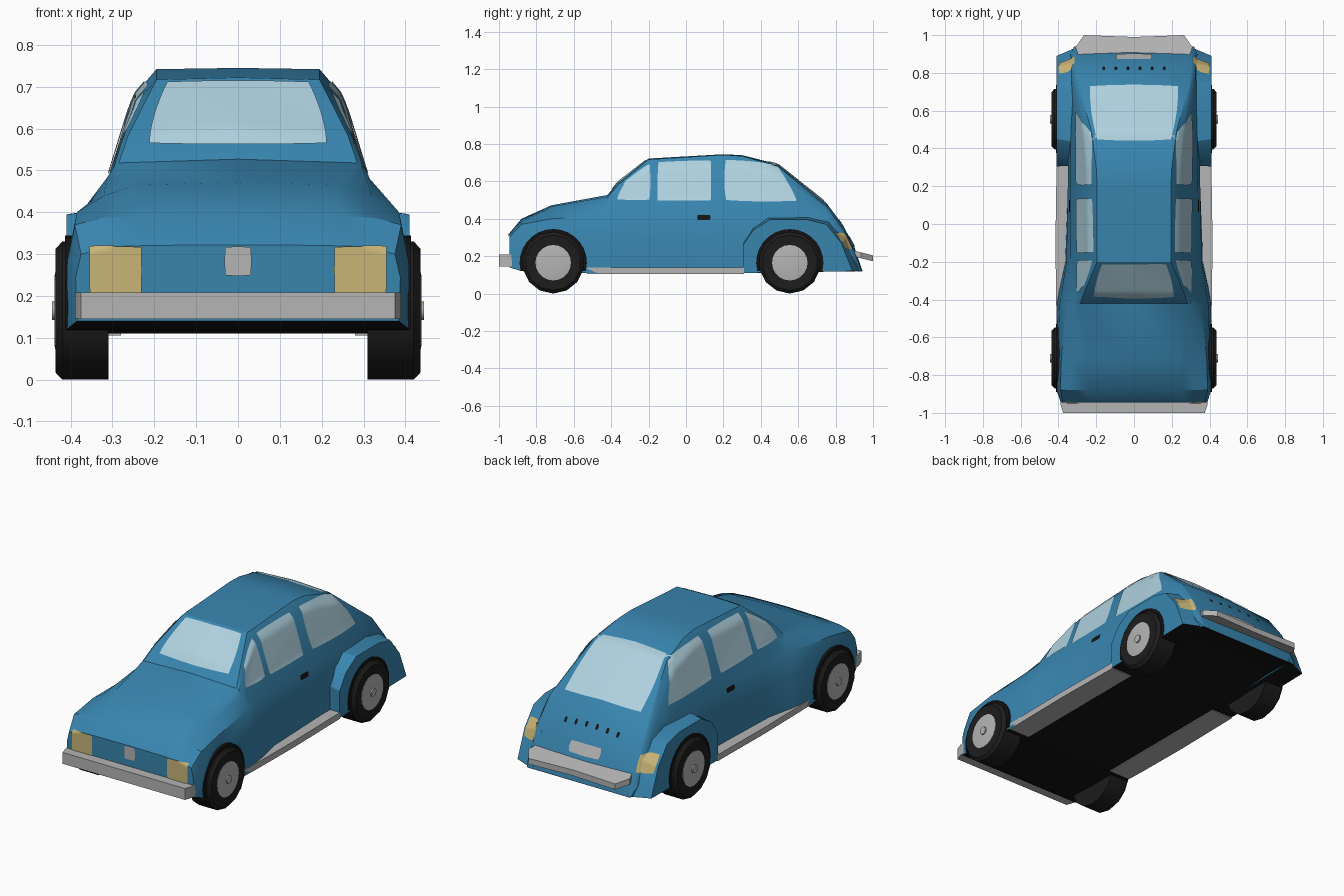
import bpy, bmesh, math
from mathutils import Vector
from mathutils.bvhtree import BVHTree

if "Cube" in bpy.data.objects:
    bpy.data.objects.remove(bpy.data.objects["Cube"])


def material(name, rgb):
    m = bpy.data.materials.new(name)
    m.diffuse_color = (*rgb, 1)
    m.use_nodes = True
    m.node_tree.nodes["Principled BSDF"].inputs["Base Color"].default_value = m.diffuse_color
    return m


BLUE = material("blue paint", (0.04, 0.235, 0.43))
GLASS = material("pale glass", (0.43, 0.64, 0.74))
AMBER = material("amber lamp", (0.58, 0.46, 0.18))
METAL = material("grey metal", (0.46, 0.46, 0.46))
BLACK = material("black", (0.007, 0.007, 0.007))
TYRE = material("tyre rubber", (0.012, 0.012, 0.012))
surfaces = []          # search trees that painted plates are laid onto


def finish(name, bm, mats, angle=30):
    bmesh.ops.recalc_face_normals(bm, faces=bm.faces)
    me = bpy.data.meshes.new(name)
    bm.to_mesh(me)
    bm.free()
    for m in mats:
        me.materials.append(m)
    ob = bpy.data.objects.new(name, me)
    bpy.context.collection.objects.link(ob)
    bpy.ops.object.select_all(action='DESELECT')
    ob.select_set(True)
    bpy.context.view_layer.objects.active = ob
    bpy.ops.object.shade_smooth_by_angle(angle=math.radians(angle))
    return ob


def loft(name, rings, mats, angle=30, dark_floor=False, surface=False):
    """Skin a list of equal closed rings and cap both ends."""
    bm = bmesh.new()
    vs = [[bm.verts.new(p) for p in ring] for ring in rings]
    n = len(vs[0])
    for a, b in zip(vs, vs[1:]):
        for i in range(n):
            j = (i + 1) % n
            bm.faces.new((a[i], a[j], b[j], b[i]))
    bm.faces.new(vs[0])
    bm.faces.new(vs[-1])
    bmesh.ops.recalc_face_normals(bm, faces=bm.faces)
    if dark_floor:
        for f in bm.faces:
            f.material_index = 1 if f.normal.z < -0.6 else 0
    if surface:
        surfaces.append(BVHTree.FromBMesh(bm))
    return finish(name, bm, mats, angle)


def plate(name, quad, axis, side, mat, rounding=0.12, n=16):
    """Thin rounded patch: a quad seen along an axis, laid on the bodywork."""
    bm = bmesh.new()
    d = Vector((0, 0, 0))
    d[axis] = -side
    p = [Vector(q) for q in quad]
    grid = []
    for i in range(n + 1):
        row = []
        for j in range(n + 1):
            u, v = 2 * i / n - 1, 2 * j / n - 1
            u, v = (u * math.sqrt(1 - rounding * v * v) + 1) / 2, (v * math.sqrt(1 - rounding * u * u) + 1) / 2
            q = p[0].lerp(p[1], u).lerp(p[3].lerp(p[2], u), v)
            start = Vector((q.x, q.y)).to_3d()
            co = [q.x, q.y]
            co.insert(axis, 2 * side)
            start = Vector(co)
            hits = [h for h in (t.ray_cast(start, d) for t in surfaces) if h[0]]
            if not hits:
                row.append(None)
                continue
            loc, nor = min(hits, key=lambda h: h[3])[:2]
            if nor.dot(d) > 0:
                nor = -nor
            row.append(bm.verts.new(loc + nor * 0.004))
        grid.append(row)
    for i in range(n):
        for j in range(n):
            c = (grid[i][j], grid[i + 1][j], grid[i + 1][j + 1], grid[i][j + 1])
            if all(c):
                f = bm.faces.new(c)
                f.normal_update()
                if f.normal.dot(d) > 0:
                    f.normal_flip()
    me = bpy.data.meshes.new(name)
    bm.to_mesh(me)
    bm.free()
    me.materials.append(mat)
    me.shade_smooth()
    bpy.context.collection.objects.link(bpy.data.objects.new(name, me))


def rect(a0, a1, b0, b1):
    return [(a0, b0), (a1, b0), (a1, b1), (a0, b1)]


# Body shell: y, sill x z, shoulder x z, belt x z, roof edge x z, centre z
stations = [
    (-0.945, .385, .14, .375, .30, .30, .318, .20, .321, .322),
    (-0.88, .41, .12, .39, .37, .33, .386, .22, .395, .40),
    (-0.72, .41, .11, .385, .40, .32, .44, .24, .465, .472),
    (-0.42, .41, .11, .36, .42, .315, .48, .285, .518, .527),
    (-0.36, .40, .11, .35, .42, .30, .50, .262, .585, .60),
    (-0.20, .365, .11, .335, .42, .295, .51, .195, .717, .722),
    (0.20, .35, .11, .335, .42, .30, .51, .195, .742, .745),
    (0.30, .35, .11, .335, .42, .30, .51, .20, .735, .74),
    (0.49, .35, .11, .335, .40, .305, .50, .225, .682, .692),
    (0.75, .35, .125, .335, .36, .325, .42, .295, .467, .485),
    (0.84, .345, .125, .335, .28, .325, .32, .305, .345, .365),
    (0.90, .33, .12, .325, .20, .315, .215, .30, .225, .25),
    (0.94, .31, .118, .308, .122, .304, .124, .295, .126, .13),
]
rings = []
for y, xb, zb, xs, zs, xr, zr, xt, zt, zc in stations:
    half = [(xb, zb), ((xb + xs) / 2 + .008, zb + .65 * (zs - zb)), (xs, zs), (xr, zr),
            (xr + .75 * (xt - xr) + .1 * (zt - zr), zr + .75 * (zt - zr)), (xt, zt)]
    rings.append([(x, y, z) for x, z in half] + [(0, y, zc)] + [(-x, y, z) for x, z in reversed(half)])
loft("body_shell", rings, [BLUE, BLACK], 28, dark_floor=True, surface=True)

# Rear fenders, arches, running boards and wheels on both sides
inner = [(.31, .11), (.31, .28), (.36, .36), (.43, .41), (.65, .415), (.77, .39), (.86, .31), (.945, .12)]
outer = [(.305, .11), (.305, .26), (.36, .34), (.45, .395), (.65, .395), (.75, .37), (.83, .27), (.89, .12)]
for s, side in ((1, "right"), (-1, "left")):
    loft(f"{side}_rear_fender", [[(s * x, y, z) for y, z in o] for x, o in ((.28, inner), (.41, outer))],
         [BLUE, BLACK], 30, dark_floor=True, surface=True)
    board = [(.28, -.53), (.408, -.53), (.412, -.42), (.416, -.1), (.41, .31), (.28, .31)]
    loft(f"{side}_running_board", [[(s * x, y, z) for x, y in board] for z in (.105, .14)], [METAL])
    for yc, end in ((-.71, "front"), (.555, "rear")):
        arc = [math.radians(-14 + 208 * k / 16) for k in range(17)]
        loft(f"{side}_{end}_wheel_arch", [[(s * x, yc + .18 * math.cos(a), .165 + .18 * math.sin(a)) for a in arc]
                                          for x in (.37, .413)], [BLACK])
        for part, mat, prof, n in (
                ("tyre", TYRE, ((.31, .165), (.42, .165), (.436, .148), (.433, .10)), 14),
                ("wheel_disc", METAL, ((.40, .095), (.436, .095), (.438, .085)), 20),
                ("hub_cap", METAL, ((.43, .022), (.445, .022)), 12)):
            loft(f"{side}_{end}_{part}",
                 [[(s * x, yc + r * math.sin(2 * math.pi * k / n), .165 - r * math.cos(2 * math.pi * k / n))
                   for k in range(n)] for x, r in prof], [mat], 32)

# Bumpers
front = [(-.39, -.93), (-.39, -.955), (-.375, -1), (.375, -1), (.39, -.955), (.39, -.93)]
loft("front_bumper", [[(x, y, z) for x, y in front] for z in (.145, .208)], [METAL])
rear = [(-.29, .88), (-.31, .935), (-.265, 1), (0, .99), (.265, 1), (.31, .935), (.29, .88)]
loft("rear_bumper", [[(x, y, z - .25 * (y - .93)) for x, y in rear] for z in (.19, .222)], [METAL])

# Windows
plate("windscreen", [(-.222, .56), (.222, .56), (.175, .712), (-.175, .712)], 1, -1, GLASS, .08)
plate("rear_window", [(-.205, .44), (.205, .44), (.245, .735), (-.245, .735)], 2, 1, GLASS, .1)
for s, side in ((1, "right"), (-1, "left")):
    plate(f"{side}_quarter_window", [(-.375, .50), (-.19, .495), (-.19, .70), (-.325, .60)], 0, s, GLASS)
    plate(f"{side}_door_window", [(-.155, .495), (.135, .495), (.135, .712), (-.15, .702)], 0, s, GLASS, .04)
    plate(f"{side}_rear_side_window", [(.205, .493), (.605, .49), (.485, .692), (.205, .718)], 0, s, GLASS, .1)
    # Door handles and lamps
    plate(f"{side}_door_handle", rect(.06, .13, .392, .42), 0, s, BLACK, .15, 6)
    plate(f"{side}_headlamp", rect(s * .23, s * .355, .208, .318), 1, -1, AMBER, .03)
    plate(f"{side}_tail_lamp", rect(s * .312, s * .398, .235, .325), 1, 1, AMBER, .15)

# Small front and rear details
plate("front_badge", rect(-.032, .032, .248, .318), 1, -1, METAL, .1)
plate("number_plate", rect(-.095, .095, .25, .305), 1, 1, METAL, .12)
for k in range(6):
    x = -.16 + k * .064
    plate(f"engine_vent_{k + 1}", rect(x - .008, x + .008, .812, .83), 2, 1, BLACK, .3, 4)
